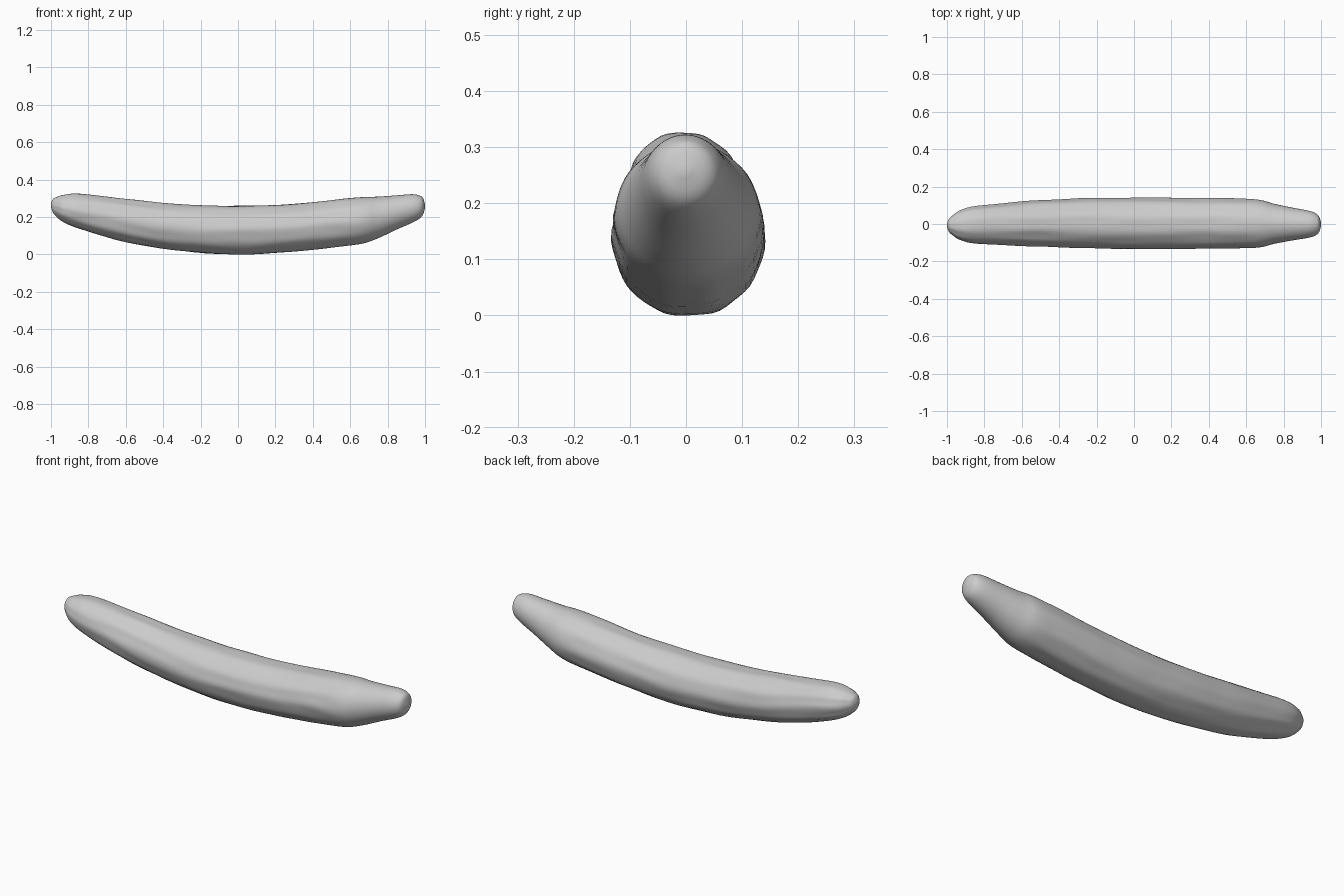
import bpy
import bmesh
import math
from mathutils import Vector, noise

SIDES = 60
STEPS = 5
RIBS = 10

default_cube = bpy.data.objects.get("Cube")
if default_cube:
    bpy.data.objects.remove(default_cube, do_unlink=True)

# Stations along the body: x, bottom z, top z, half width
STATIONS = [Vector(row) for row in (
    (-1, .255, .275, .01), (-.99, .225, .297, .033), (-.97, .202, .308, .052),
    (-.93, .172, .32, .078), (-.84, .135, .326, .1), (-.6, .066, .299, .117),
    (-.3, .018, .27, .131), (0, 0, .262, .135), (.3, .015, .272, .135),
    (.55, .042, .298, .132), (.67, .06, .308, .127), (.75, .088, .31, .107),
    (.85, .135, .317, .087), (.93, .17, .323, .073), (.97, .192, .316, .06),
    (.99, .215, .302, .041), (1, .25, .265, .008))]


def smooth_point(a, b, c, d, t):
    """Catmull-Rom interpolation between b and c."""
    return (b * 2 + (c - a) * t + (a * 2 - b * 5 + c * 4 - d) * t ** 2
            + (b * 3 - a - c * 3 + d) * t ** 3) / 2


def smooth_stations(stations):
    """Refine the stations into closely spaced sections."""
    last = len(stations) - 1
    sections = []
    for i in range(last):
        neighbours = [stations[min(max(i + k, 0), last)] for k in (-1, 0, 1, 2)]
        sections += [smooth_point(*neighbours, s / STEPS) for s in range(STEPS)]
    return sections + [stations[last]]


def skin_relief(x, angle):
    """Shallow wavering ribs and lumps, fading towards the stalk end."""
    fade = min(max((0.7 - x) / 0.2, 0), 1)
    around = Vector((x * 4, math.cos(angle) * 2, math.sin(angle) * 2))
    wander = noise.noise(around * 0.5)
    ribs = 0.012 * math.cos(RIBS * angle + wander)
    lumps = 0.025 * noise.noise(around * 1.5)
    return 1 + fade * (ribs + lumps)


def section_ring(bm, section):
    """One closed loop of vertices around the body."""
    x, bottom, top, half_width = section
    middle, half_height = (bottom + top) / 2, (top - bottom) / 2
    offset = 0.004 if x > -0.5 else 0.004 + 0.024 * (x + 0.5)
    if x > 0.5:
        offset -= 0.012 * (x - 0.5)
    ring = []
    for i in range(SIDES):
        angle = math.tau * i / SIDES
        relief = skin_relief(x, angle)
        ring.append(bm.verts.new((x,
                                  offset + half_width * relief * math.cos(angle),
                                  middle + half_height * relief * math.sin(angle))))
    return ring


# Cucumber body, lofted through the sections and capped at both tips
bm = bmesh.new()
rings = [section_ring(bm, section) for section in smooth_stations(STATIONS)]
for ring, following in zip(rings, rings[1:]):
    for i in range(SIDES):
        j = (i + 1) % SIDES
        bm.faces.new((ring[i], ring[j], following[j], following[i]))
bm.faces.new(rings[0])
bm.faces.new(rings[-1])
bmesh.ops.recalc_face_normals(bm, faces=bm.faces)

# Rest the lowest point on the ground
lowest = min(v.co.z for v in bm.verts)
bmesh.ops.translate(bm, verts=bm.verts, vec=(0, 0, -lowest))
for face in bm.faces:
    face.smooth = True

mesh = bpy.data.meshes.new("cucumber_body")
bm.to_mesh(mesh)
bm.free()
body = bpy.data.objects.new("cucumber_body", mesh)
bpy.context.collection.objects.link(body)

# Plain grey skin
grey = (0.6, 0.6, 0.6, 1)
skin = bpy.data.materials.new("light_grey_skin")
skin.use_nodes = True
skin.diffuse_color = grey
skin.node_tree.nodes["Principled BSDF"].inputs["Base Color"].default_value = grey
mesh.materials.append(skin)
